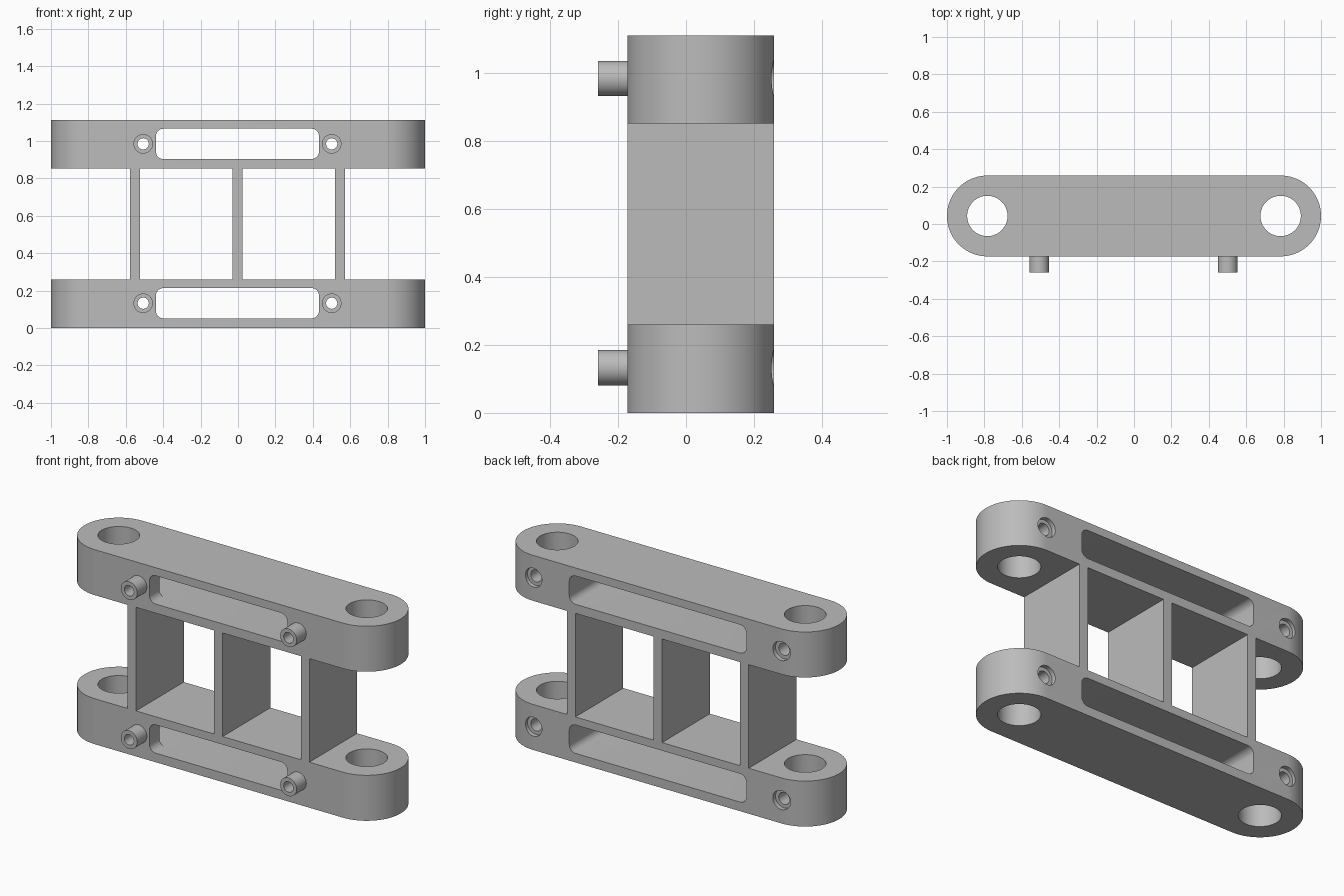
import bpy, bmesh, math
from mathutils import Matrix

cube = bpy.data.objects.get("Cube")
if cube:
    bpy.data.objects.remove(cube, do_unlink=True)

# Main dimensions
FRONT, BACK = -0.173, 0.259
MID_Y = (FRONT + BACK) / 2
END_R = (BACK - FRONT) / 2
END_X = 1 - END_R
BAR_H, TOP_Z = 0.26, 0.852
SHIFT = -0.003
WALL = 0.09

grey = bpy.data.materials.new("plain grey")
grey.use_nodes = True
grey.diffuse_color = (0.5, 0.5, 0.5, 1)
grey.node_tree.nodes["Principled BSDF"].inputs["Base Color"].default_value = (0.5, 0.5, 0.5, 1)


def prism(name, outline, depth, matrix):
    """Extrude a flat outline along local z and place it with a matrix."""
    bm = bmesh.new()
    face = bm.faces.new([bm.verts.new((x, y, 0)) for x, y in outline])
    ext = bmesh.ops.extrude_face_region(bm, geom=[face])["geom"]
    moved = [v for v in ext if isinstance(v, bmesh.types.BMVert)]
    bmesh.ops.translate(bm, vec=(0, 0, depth), verts=moved)
    bm.transform(matrix)
    bmesh.ops.recalc_face_normals(bm, faces=bm.faces)
    mesh = bpy.data.meshes.new(name)
    bm.to_mesh(mesh)
    bm.free()
    mesh.materials.append(grey)
    obj = bpy.data.objects.new(name, mesh)
    bpy.context.collection.objects.link(obj)
    return obj


def rounded(half_w, half_h, r, steps):
    """Rounded rectangle outline; a stadium when r equals half_h."""
    pts = []
    for q, (sx, sy) in enumerate(((1, 1), (-1, 1), (-1, -1), (1, -1))):
        for i in range(steps + 1):
            a = (q + i / steps) * math.pi / 2
            p = (sx * (half_w - r) + r * math.cos(a), sy * (half_h - r) + r * math.sin(a))
            if not pts or math.dist(p, pts[-1]) > 1e-5:
                pts.append(p)
    if math.dist(pts[0], pts[-1]) < 1e-5:
        pts.pop()
    return pts


def circle(r, n=48):
    return [(r * math.cos(math.tau * i / n), r * math.sin(math.tau * i / n)) for i in range(n)]


def along_y(x, y, z):
    """Stand an outline upright, extruding towards the back."""
    return Matrix.Translation((x, y, z)) @ Matrix.Rotation(-math.pi / 2, 4, "X")


def combine(obj, tool, operation):
    mod = obj.modifiers.new("combine", "BOOLEAN")
    mod.object, mod.operation, mod.solver = tool, operation, "EXACT"
    bpy.context.view_layer.objects.active = obj
    bpy.ops.object.modifier_apply(modifier=mod.name)
    bpy.data.objects.remove(tool, do_unlink=True)


def make_bar(name, z):
    mid_z = z + 0.133
    bar = prism(name, rounded(1, END_R, END_R, 20), BAR_H, Matrix.Translation((0, MID_Y, z)))

    # Front pegs
    for x in (-0.504, 0.504):
        combine(bar, prism("peg", circle(0.052), 0.11, along_y(x + SHIFT, -0.26, mid_z)), "UNION")

    # Window: narrow through the front wall, wider behind it
    wide = prism("cavity", rounded(0.56, 0.081, 0.04, 8), 0.5, along_y(SHIFT, FRONT + WALL, mid_z))
    combine(bar, wide, "DIFFERENCE")
    slot = prism("slot", rounded(0.436, 0.081, 0.04, 8), 0.2, along_y(SHIFT, FRONT - 0.05, mid_z))
    combine(bar, slot, "DIFFERENCE")

    for side in (-1, 1):
        # Bore through the peg into the cavity
        bore = prism("bore", circle(0.03), 0.25, along_y(side * 0.504 + SHIFT, -0.3, mid_z))
        combine(bar, bore, "DIFFERENCE")
        # Vertical hole at the end
        hole = prism("hole", circle(0.108, 64), 0.4, Matrix.Translation((side * END_X, MID_Y, z - 0.07)))
        combine(bar, hole, "DIFFERENCE")
        # Stepped socket in the back
        x = side * END_X
        combine(bar, prism("socket", circle(0.054), 0.1, along_y(x, BACK - 0.025, mid_z)), "DIFFERENCE")
        combine(bar, prism("bore", circle(0.034), 0.25, along_y(x, MID_Y, mid_z)), "DIFFERENCE")

    bpy.ops.object.select_all(action="DESELECT")
    bar.select_set(True)
    bpy.context.view_layer.objects.active = bar
    bpy.ops.object.shade_smooth_by_angle(angle=math.radians(30))


make_bar("lower_bar", 0)
make_bar("upper_bar", TOP_Z)

# Upright plates between the bars
for name, x in (("right_plate", -0.548), ("middle_plate", 0), ("left_plate", 0.548)):
    prism(name, rounded(0.027, END_R, 0, 1), TOP_Z - BAR_H,
          Matrix.Translation((x + SHIFT, MID_Y, BAR_H)))
